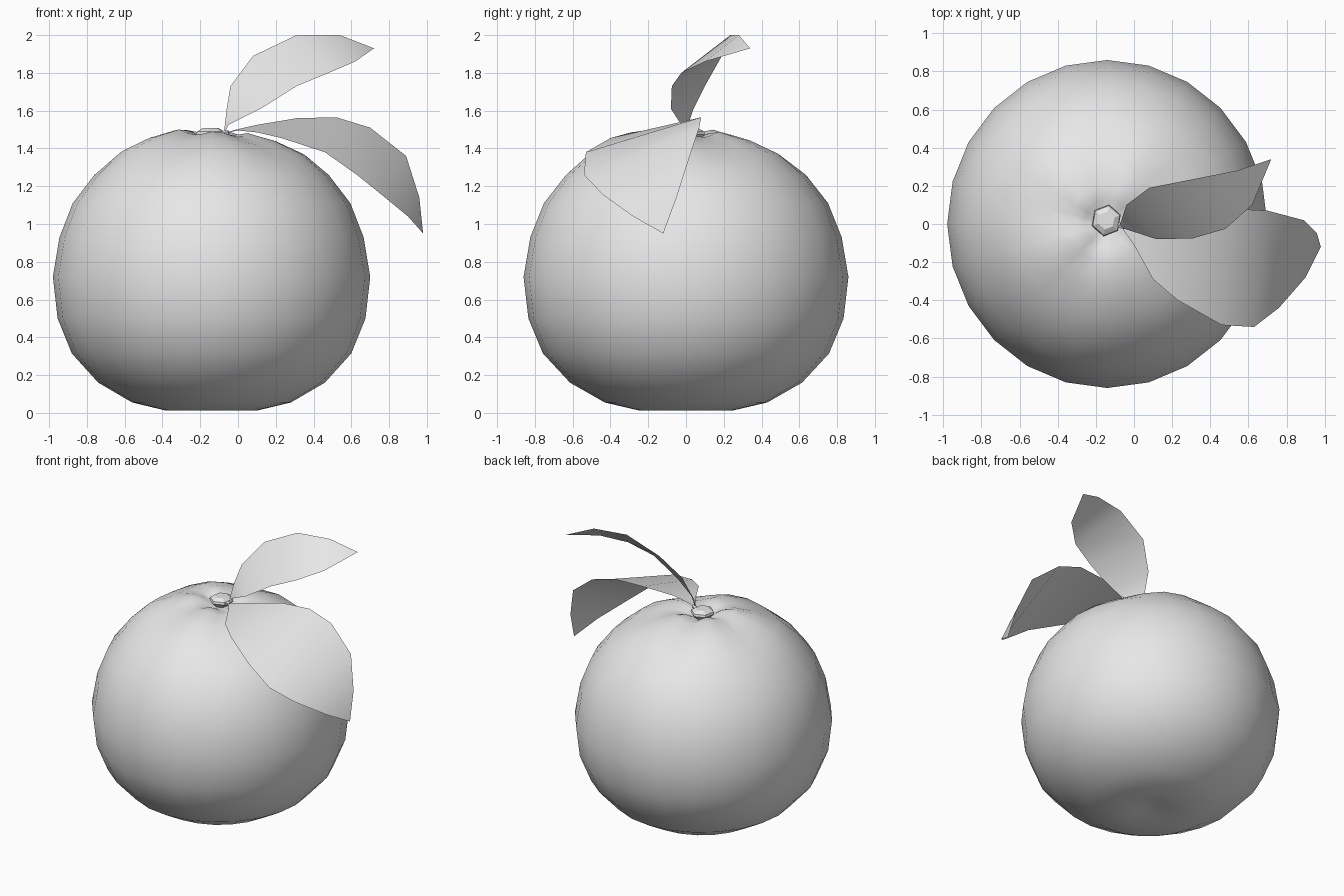
import bpy, bmesh, math
from mathutils import Vector

if "Cube" in bpy.data.objects:
    bpy.data.objects.remove(bpy.data.objects["Cube"])

grey = bpy.data.materials.new("plain grey")
grey.diffuse_color = (0.8, 0.8, 0.8, 1)
grey.use_nodes = True
grey.node_tree.nodes["Principled BSDF"].inputs["Base Color"].default_value = (0.8, 0.8, 0.8, 1)


def make_object(name, bm, smooth):
    mesh = bpy.data.meshes.new(name)
    bm.to_mesh(mesh)
    bm.free()
    mesh.materials.append(grey)
    for poly in mesh.polygons:
        poly.use_smooth = smooth
    obj = bpy.data.objects.new(name, mesh)
    bpy.context.collection.objects.link(obj)
    return obj


def lathe(name, profile, centre, count, smooth, scale_y=1.0, lobe=None, turn=0.0):
    """Spin (radius, z) points round a vertical axis, with closed ends."""
    bm = bmesh.new()
    rings = []
    for r, z in profile:
        ring = []
        for i in range(count):
            a = turn + 2 * math.pi * i / count
            dz = lobe(a, r, z) if lobe else 0
            ring.append(bm.verts.new((centre[0] + r * math.cos(a),
                                      centre[1] + r * math.sin(a) * scale_y, z + dz)))
        rings.append(ring)
    for low, high in zip(rings, rings[1:]):
        for i in range(count):
            j = (i + 1) % count
            bm.faces.new((low[i], low[j], high[j], high[i]))
    bm.faces.new(rings[0][::-1])
    bm.faces.new(rings[-1])
    return make_object(name, bm, smooth)


def leaf(name, base, upper, lower, tip):
    """Thin curved sheet between two edges that meet at the base and the tip."""
    bm = bmesh.new()
    start, end = bm.verts.new(base), bm.verts.new(tip)
    up = [bm.verts.new(p) for p in upper]
    lo = [bm.verts.new(p) for p in lower]
    bm.faces.new((start, lo[0], up[0]))
    for i in range(len(up) - 1):
        bm.faces.new((up[i], lo[i], lo[i + 1], up[i + 1]))
    bm.faces.new((up[-1], lo[-1], end))
    return make_object(name, bm, True)


# Fruit: squat round body, dimpled at both ends, with soft lobes at the top
fruit_profile = [(0.03, 0.04), (0.12, 0.022), (0.24, 0.012), (0.42, 0.055), (0.60, 0.16),
                 (0.74, 0.315), (0.815, 0.50), (0.84, 0.72), (0.805, 0.93), (0.735, 1.11),
                 (0.62, 1.26), (0.49, 1.37), (0.34, 1.44), (0.20, 1.48), (0.12, 1.47),
                 (0.05, 1.44)]


def top_lobes(angle, r, z):
    if z < 1.3 or r < 0.1:
        return 0
    return 0.012 * math.cos(5 * angle + 0.8) - 0.01 * math.cos(angle)


lathe("fruit", fruit_profile, (-0.14, 0), 24, True, 0.86 / 0.84, top_lobes)

# Stem stub: six-sided button in the top dimple
lathe("stem", [(0.035, 1.43), (0.08, 1.475), (0.075, 1.49), (0.045, 1.508)],
      (-0.145, 0.018), 6, False, 1.05, turn=math.radians(20))

# Twig joining the leaves to the stem
bm = bmesh.new()
a, b = Vector((-0.13, 0.01, 1.465)), Vector((-0.05, -0.015, 1.485))
bmesh.ops.create_cone(bm, cap_ends=True, segments=5, radius1=0.022, radius2=0.012,
                      depth=(b - a).length)
bm.transform((b - a).to_track_quat('Z', 'Y').to_matrix().to_4x4())
bmesh.ops.translate(bm, verts=bm.verts, vec=(a + b) / 2)
make_object("twig", bm, False)

# Raised leaf
leaf("upper_leaf", (-0.075, -0.005, 1.475),
     [(-0.06, 0.04, 1.61), (-0.04, 0.10, 1.73), (0.08, 0.19, 1.89),
      (0.31, 0.235, 2.0), (0.54, 0.28, 2.0)],
     [(-0.05, -0.025, 1.525), (0.12, -0.08, 1.61), (0.31, -0.075, 1.73),
      (0.48, -0.025, 1.80), (0.62, 0.10, 1.86)],
     (0.72, 0.34, 1.93))

# Drooping leaf
leaf("lower_leaf", (-0.075, -0.005, 1.48),
     [(-0.01, -0.01, 1.50), (0.10, 0.0, 1.525), (0.31, 0.06, 1.56), (0.52, 0.08, 1.565),
      (0.70, 0.07, 1.51), (0.89, 0.02, 1.36), (0.96, -0.05, 1.14)],
     [(0.0, -0.11, 1.495), (0.10, -0.29, 1.485), (0.23, -0.40, 1.455), (0.46, -0.53, 1.38),
      (0.63, -0.54, 1.26), (0.76, -0.44, 1.155), (0.90, -0.28, 1.04)],
     (0.98, -0.12, 0.95))
